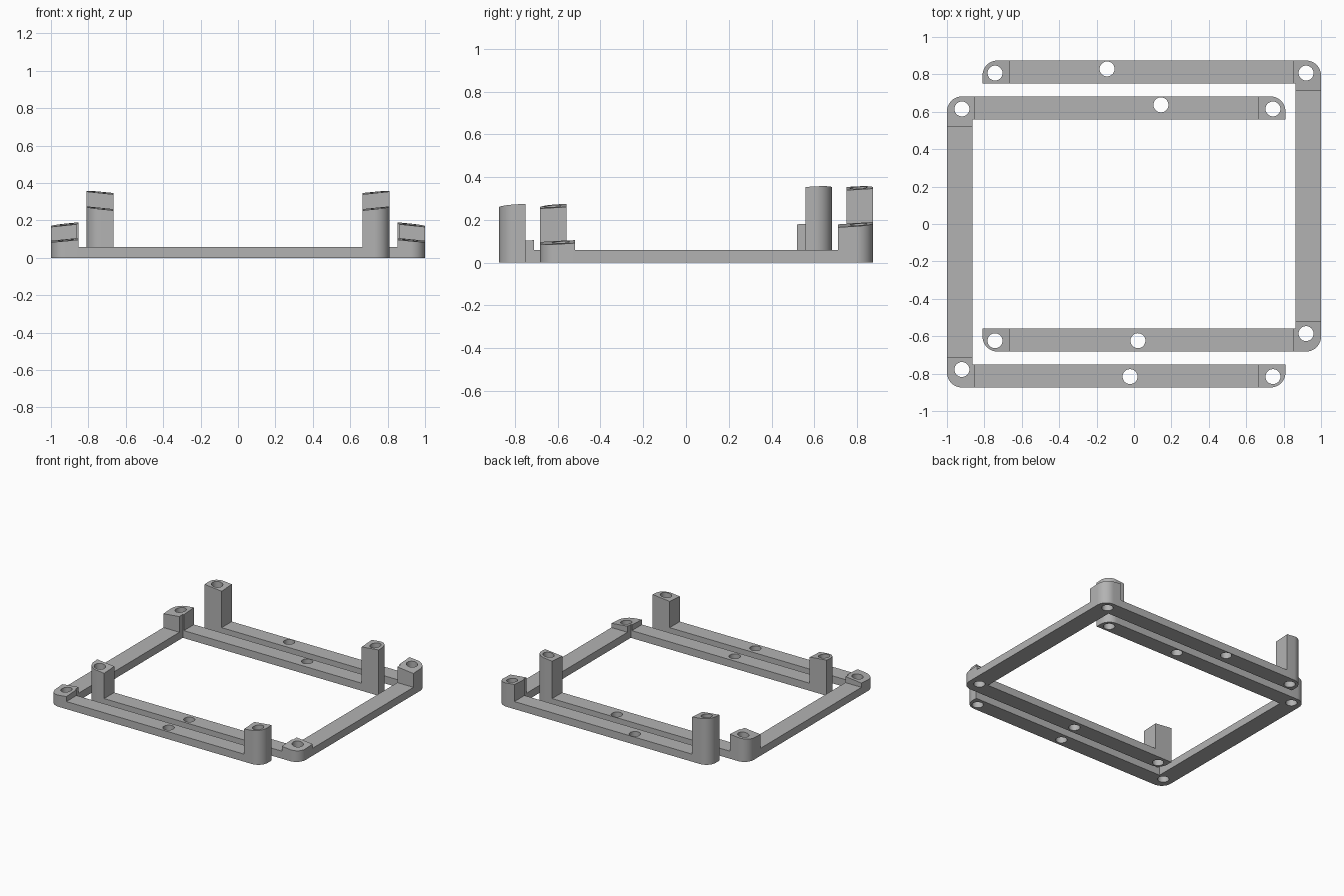
import bpy, bmesh, math
from mathutils import Matrix

if "Cube" in bpy.data.objects:
    bpy.data.objects.remove(bpy.data.objects["Cube"], do_unlink=True)

# Material
grey = bpy.data.materials.new("plain_grey")
grey.use_nodes = True
colour = (0.45, 0.45, 0.45, 1)
grey.diffuse_color = colour
grey.node_tree.nodes["Principled BSDF"].inputs["Base Color"].default_value = colour

BASE = 0.058                      # frame thickness
BACK, FRONT = 0.874, -0.682       # outer y edges of the bracket
TIP, POST, NOTCH = -0.81, -0.665, 0.853
SPINE, OUTER = 0.863, 1.0
ARM_WIDTH, CORNER_DEPTH, ROUND = 0.123, 0.163, 0.08


def arc(x, y, sx, sy):
    """Rounded corner points, from the y-side edge to the x-side edge."""
    cx, cy = x - sx * ROUND, y - sy * ROUND
    angles = [math.pi / 2 * i / 12 for i in range(13)]
    return [(cx + sx * ROUND * math.sin(a), cy + sy * ROUND * math.cos(a)) for a in angles]


def top_height(x, y):
    """Tilted plane that trims all the posts of a bracket."""
    return 0.361 - 0.103 * (x - TIP) + 0.06 * (y - BACK)


def finish(bm, name, mirror, shift):
    """Mirror and shift a mesh, then make it an object."""
    bmesh.ops.transform(bm, matrix=Matrix.Translation((0, shift, 0)) @ Matrix.Diagonal((mirror, 1, 1, 1)),
                        verts=bm.verts)
    bmesh.ops.recalc_face_normals(bm, faces=bm.faces)
    mesh = bpy.data.meshes.new(name)
    bm.to_mesh(mesh)
    bm.free()
    obj = bpy.data.objects.new(name, mesh)
    bpy.context.collection.objects.link(obj)
    mesh.materials.append(grey)
    return obj


def raise_faces(bm, faces, height):
    """Extrude a face region and set its new height; return the new caps."""
    ext = bmesh.ops.extrude_face_region(bm, geom=faces)["geom"]
    for v in ext:
        if isinstance(v, bmesh.types.BMVert):
            v.co.z = height(v.co.x, v.co.y)
    return [f for f in ext if isinstance(f, bmesh.types.BMFace)]


def bracket(name, mirror, shift):
    bm = bmesh.new()

    def plan(points):
        return bm.faces.new([bm.verts.new((x, y, 0)) for x, y in points])

    # Plan of both arms, their end posts and the corners
    for side, edge in ((1, BACK), (-1, FRONT)):
        inner = edge - side * ARM_WIDTH
        deep = edge - side * CORNER_DEPTH
        plan([(TIP, inner), (POST, inner), (POST, edge)] + arc(TIP, edge, -1, side))
        plan([(POST, inner), (NOTCH, inner), (NOTCH, edge), (POST, edge)])
        plan([(NOTCH, inner), (NOTCH, edge)] + arc(OUTER, edge, 1, side)
             + [(OUTER, deep), (SPINE, deep), (SPINE, inner)])
    # Plan of the spine
    low, high = FRONT + CORNER_DEPTH, BACK - CORNER_DEPTH
    plan([(SPINE, low), (OUTER, low), (OUTER, high), (SPINE, high)])
    bmesh.ops.remove_doubles(bm, verts=bm.verts, dist=0.0005)
    bmesh.ops.recalc_face_normals(bm, faces=bm.faces)

    # Raise the frame, keeping its underside, then the posts
    bottom = bm.faces[:]
    copy = bmesh.ops.duplicate(bm, geom=bottom)["geom"]
    under = [f for f in copy if isinstance(f, bmesh.types.BMFace)]
    caps = raise_faces(bm, bottom, lambda x, y: BASE)
    bm.faces.ensure_lookup_table()
    if any(f.is_valid for f in bottom):
        bmesh.ops.delete(bm, geom=[f for f in bottom if f.is_valid], context='FACES_ONLY')
    posts = [f for f in caps if len(f.verts) > 4]
    for post in posts:
        raise_faces(bm, [post], top_height)
        if post.is_valid:
            bmesh.ops.delete(bm, geom=[post], context='FACES_ONLY')
    bmesh.ops.remove_doubles(bm, verts=bm.verts, dist=0.0005)
    obj = finish(bm, name, mirror, shift)

    # Screw holes
    holes = [(-0.743, 0.807), (0.92, 0.807), (-0.144, 0.829),
             (-0.743, -0.624), (0.92, -0.586), (0.021, -0.624)]
    bm = bmesh.new()
    for x, y in holes:
        bmesh.ops.create_cone(bm, cap_ends=True, segments=32, radius1=0.04, radius2=0.04,
                              depth=1, matrix=Matrix.Translation((x, y, 0.2)))
    cutter = finish(bm, name + "_hole_cutter", mirror, shift)
    cutter.hide_render = True
    cut = obj.modifiers.new("holes", 'BOOLEAN')
    cut.operation, cut.solver, cut.object = 'DIFFERENCE', 'EXACT', cutter

    bpy.ops.object.select_all(action='DESELECT')
    obj.select_set(True)
    bpy.context.view_layer.objects.active = obj
    bpy.ops.object.modifier_apply(modifier=cut.name)
    bpy.data.objects.remove(cutter, do_unlink=True)
    bpy.ops.object.shade_smooth_by_angle(angle=math.radians(30))


# Two opposed, offset brackets
bracket("left_bracket", 1, 0)
bracket("right_bracket", -1, FRONT + ARM_WIDTH - BACK + 1.241)
